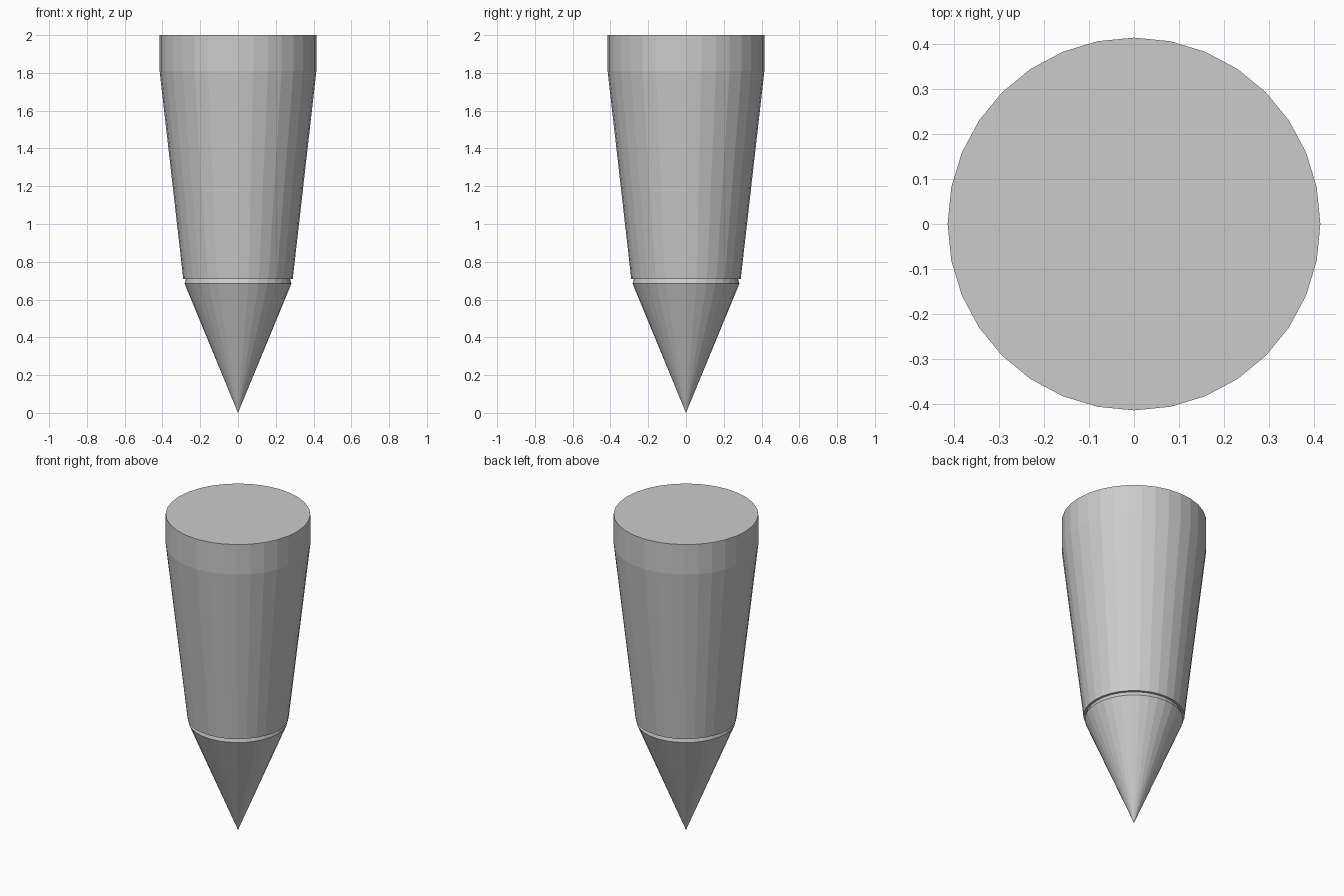
import bpy, bmesh, math

if "Cube" in bpy.data.objects:
    bpy.data.objects.remove(bpy.data.objects["Cube"])

SIDES = 32


def lathe(name, profile):
    """Revolve (radius, z) points into a closed 32-sided solid."""
    bm = bmesh.new()
    rings = []
    for r, z in profile:
        if r == 0:
            rings.append([bm.verts.new((0, 0, z))])
        else:
            rings.append([bm.verts.new((r * math.cos(2 * math.pi * i / SIDES),
                                        r * math.sin(2 * math.pi * i / SIDES), z))
                          for i in range(SIDES)])
    for a, b in zip(rings, rings[1:]):
        for i in range(SIDES):
            j = (i + 1) % SIDES
            if len(a) == 1:
                bm.faces.new((a[0], b[j], b[i]))
            else:
                bm.faces.new((a[i], a[j], b[j], b[i]))
    bm.faces.new(rings[-1])
    if len(rings[0]) > 1:
        bm.faces.new(rings[0][::-1])
    bmesh.ops.recalc_face_normals(bm, faces=bm.faces)
    mesh = bpy.data.meshes.new(name)
    bm.to_mesh(mesh)
    bm.free()
    obj = bpy.data.objects.new(name, mesh)
    bpy.context.collection.objects.link(obj)


# Pointed tip with a small shoulder tucked under the body
lathe("pointed_tip", [(0, 0), (0.283, 0.685), (0.275, 0.71)])
# Tapered body with a straight collar at the top
lathe("tapered_body", [(0.29, 0.71), (0.415, 1.81), (0.415, 2.0)])
